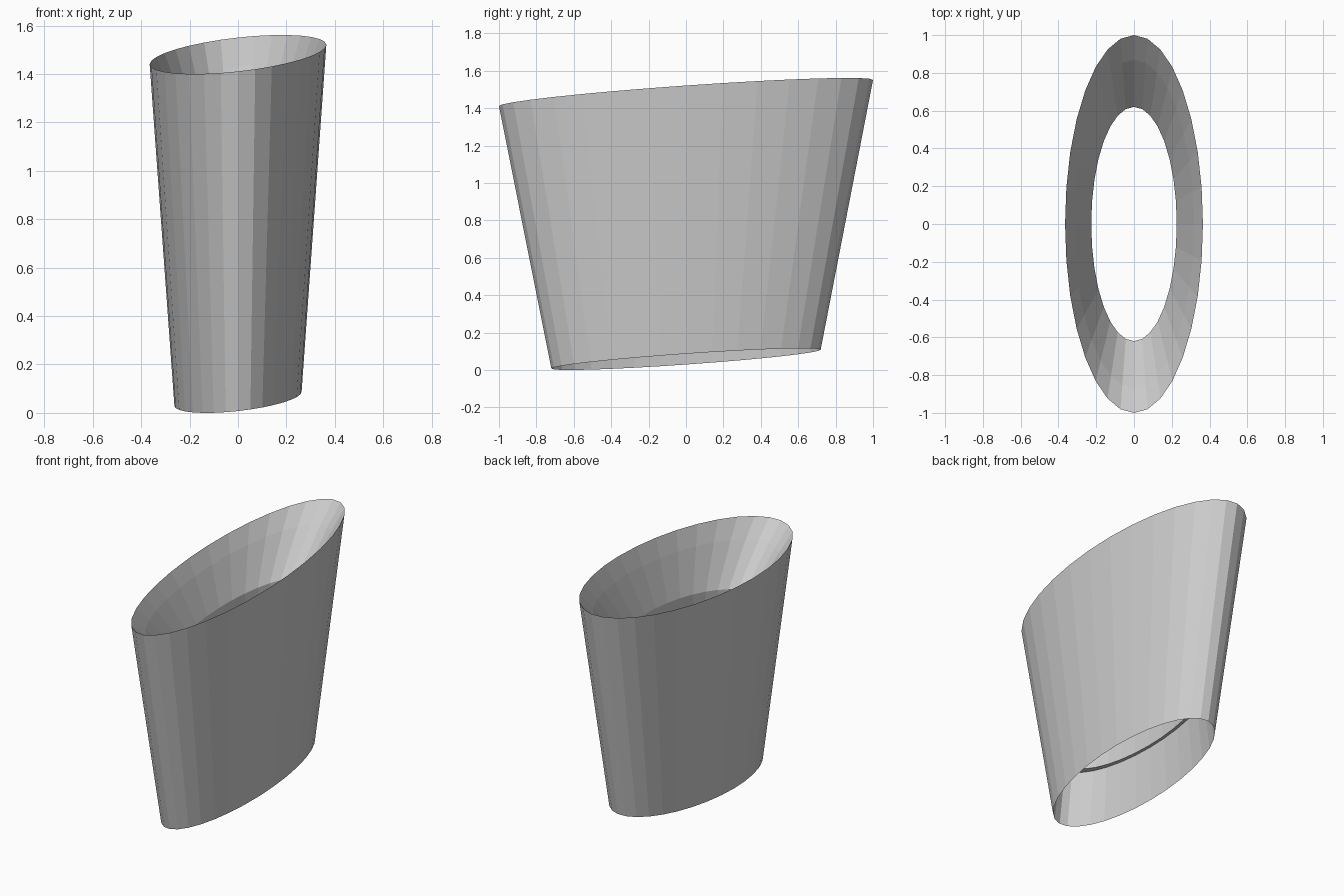
import bpy, bmesh, math

if "Cube" in bpy.data.objects:
    bpy.data.objects.remove(bpy.data.objects["Cube"])

SIDES = 32


def ring(bm, scale, z):
    """Oval loop; scale 1 is the top rim. It leans up to the right and to the back."""
    loop = []
    for i in range(SIDES):
        a = 2 * math.pi * i / SIDES
        c, s = math.cos(a), math.sin(a)
        loop.append(bm.verts.new((0.365 * scale * c, scale * s,
                                  z + scale * (0.04 * c + 0.07 * s))))
    return loop


def sleeve(name, profile):
    """Skin a closed chain of (scale, height) ovals into a flat-faced wall."""
    bm = bmesh.new()
    loops = [ring(bm, k, z) for k, z in profile]
    for a, b in zip(loops, loops[1:] + loops[:1]):
        for i in range(SIDES):
            j = (i + 1) % SIDES
            bm.faces.new((a[i], a[j], b[j], b[i]))
    bmesh.ops.recalc_face_normals(bm, faces=bm.faces)
    mesh = bpy.data.meshes.new(name)
    bm.to_mesh(mesh)
    bm.free()
    obj = bpy.data.objects.new(name, mesh)
    bpy.context.collection.objects.link(obj)
    return obj


# Tapered oval sleeve: outside wall, bottom recess, small step, straight bore, flared mouth
sleeve("sleeve", [
    (1.0, 1.481), (0.72, 0.058),      # outer wall
    (0.67, 0.42), (0.62, 0.42),       # recess and step
    (0.62, 1.12), (0.87, 1.37),       # bore and funnel
])
